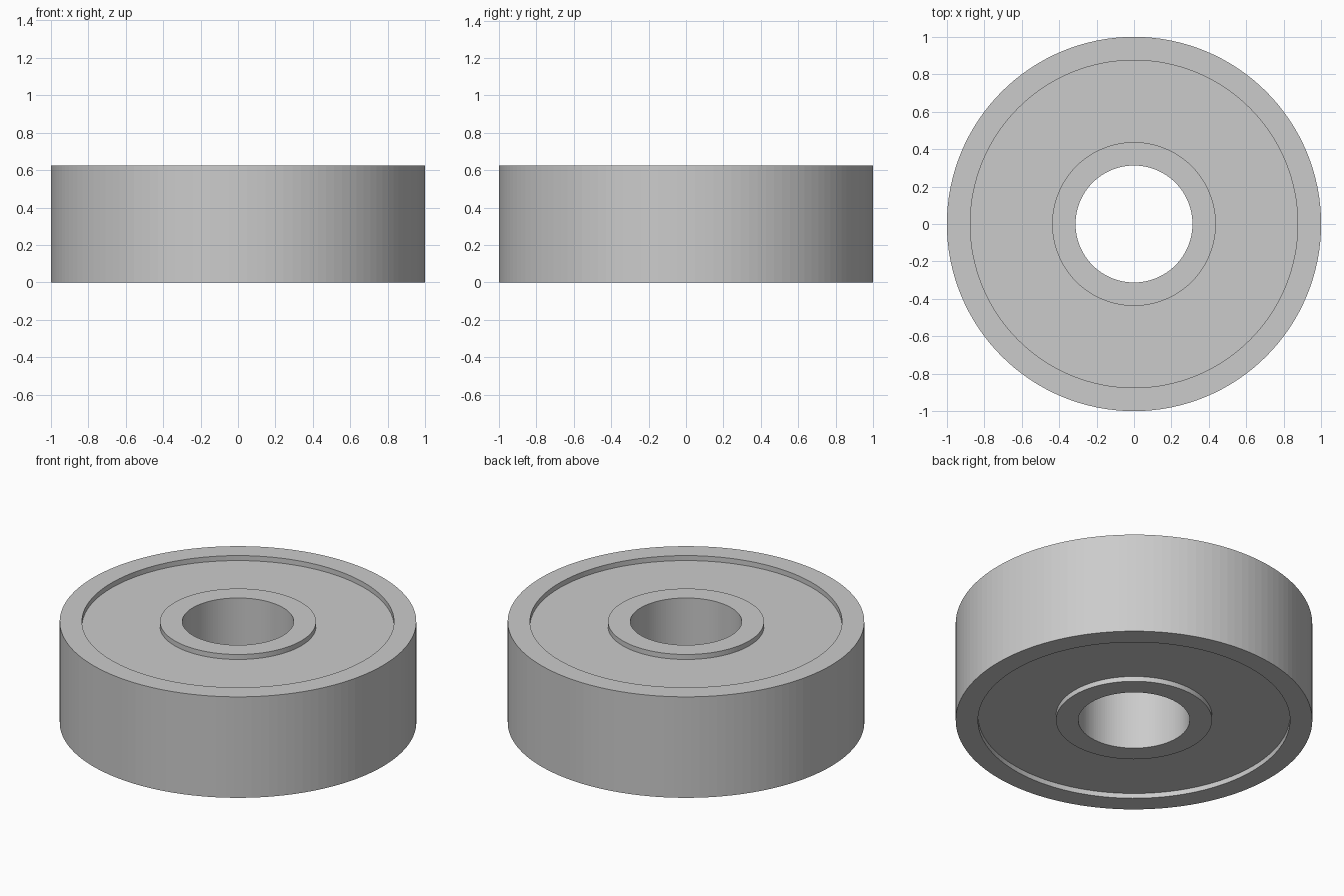
import bpy
import bmesh
import math

SEGMENTS = 128
HEIGHT = 0.625
RECESS = 0.031

cube = bpy.data.objects.get("Cube")
if cube:
    bpy.data.objects.remove(cube, do_unlink=True)

# Single brushed steel colour
steel = bpy.data.materials.new("steel_grey")
steel.use_nodes = True
colour = (0.6, 0.6, 0.6, 1.0)
steel.diffuse_color = colour
steel.node_tree.nodes["Principled BSDF"].inputs["Base Color"].default_value = colour


def make_ring(name, inner, outer, bottom, top):
    """Build a closed ring by sweeping a rectangular section around z."""
    bm = bmesh.new()
    section = [(inner, bottom), (outer, bottom), (outer, top), (inner, top)]
    loops = []
    for i in range(SEGMENTS):
        a = 2 * math.pi * i / SEGMENTS
        loops.append([bm.verts.new((r * math.cos(a), r * math.sin(a), z))
                      for r, z in section])
    for i, here in enumerate(loops):
        there = loops[(i + 1) % SEGMENTS]
        for j in range(4):
            k = (j + 1) % 4
            bm.faces.new((here[j], there[j], there[k], here[k]))
    bmesh.ops.recalc_face_normals(bm, faces=bm.faces)
    mesh = bpy.data.meshes.new(name)
    bm.to_mesh(mesh)
    bm.free()
    mesh.materials.append(steel)
    ring = bpy.data.objects.new(name, mesh)
    bpy.context.collection.objects.link(ring)
    return ring


# Outer and inner races run the full height
make_ring("outer_race", 0.875, 1.0, 0, HEIGHT)
make_ring("inner_race", 0.3125, 0.4375, 0, HEIGHT)

# Shield is recessed on both sides and tucked slightly into the races
make_ring("shield", 0.42, 0.89, RECESS, HEIGHT - RECESS)
